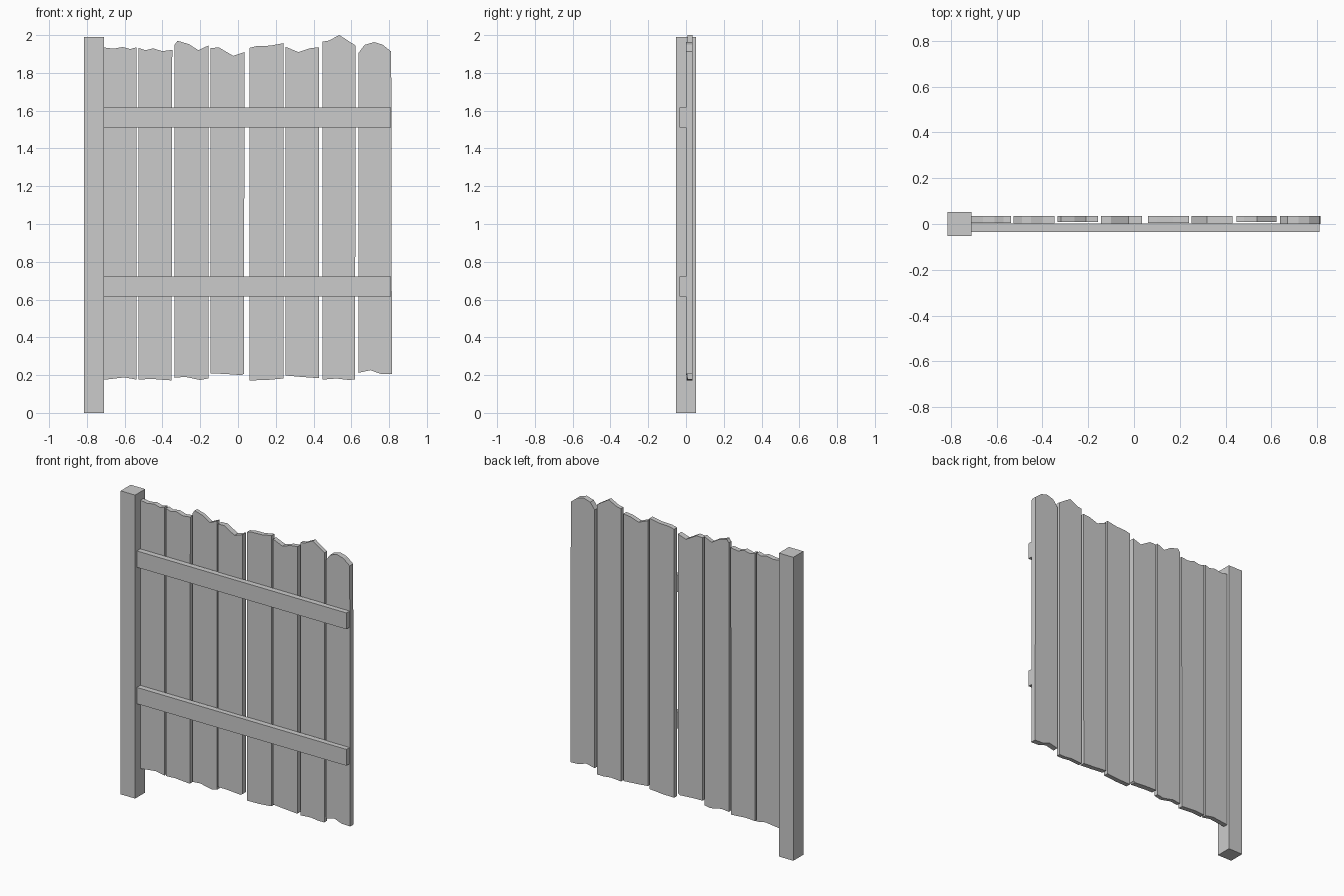
import bpy, bmesh
from mathutils import Vector


def mesh_object(name, bm):
    bmesh.ops.recalc_face_normals(bm, faces=bm.faces)
    mesh = bpy.data.meshes.new(name)
    bm.to_mesh(mesh)
    bm.free()
    obj = bpy.data.objects.new(name, mesh)
    bpy.context.collection.objects.link(obj)
    return obj


def box(name, x, y, z):
    bm = bmesh.new()
    bmesh.ops.create_cube(bm, size=1)
    for v in bm.verts:
        v.co = Vector([(r[0] + r[1]) / 2 + c * (r[1] - r[0])
                       for c, r in zip(v.co, (x, y, z))])
    return mesh_object(name, bm)


def plank(name, top, bottom, front, back=0.035):
    """Outline in x/z (both edges listed left to right), extruded in y."""
    bm = bmesh.new()
    outline = bottom + top[::-1]
    face = bm.faces.new([bm.verts.new((x, front, z)) for x, z in outline])
    ext = bmesh.ops.extrude_face_region(bm, geom=[face], use_keep_orig=True)
    moved = [g for g in ext["geom"] if isinstance(g, bmesh.types.BMVert)]
    bmesh.ops.translate(bm, verts=moved, vec=(0, back - front, 0))
    return mesh_object(name, bm)


# Post on the left
box("post", (-0.815, -0.71), (-0.052, 0.052), (0, 1.99))

# Two horizontal rails on the front
box("lower_rail", (-0.712, 0.81), (-0.034, 0.002), (0.615, 0.722))
box("upper_rail", (-0.712, 0.81), (-0.034, 0.002), (1.51, 1.617))

# Planks: jagged top edge, jagged bottom edge, front depth
planks = [
    ([(-.712, 1.935), (-.66, 1.928), (-.61, 1.937), (-.57, 1.926), (-.537, 1.936)],
     [(-.712, .175), (-.60, .188), (-.537, .176)], .004),
    ([(-.526, 1.932), (-.49, 1.92), (-.45, 1.93), (-.40, 1.915), (-.348, 1.922)],
     [(-.526, .176), (-.46, .18), (-.352, .172)], .003),
    ([(-.335, 1.95), (-.32, 1.97), (-.26, 1.952), (-.21, 1.92), (-.157, 1.945)],
     [(-.335, .186), (-.28, .191), (-.20, .174), (-.157, .183)], .009),
    ([(-.145, 1.932), (-.10, 1.934), (-.025, 1.89), (.034, 1.91)],
     [(-.145, .208), (-.08, .207), (.02, .2), (.032, .208)], -.001),
    ([(.062, 1.933), (.10, 1.942), (.17, 1.944), (.24, 1.957)],
     [(.062, .172), (.15, .174), (.24, .182)], .004),
    ([(.252, 1.938), (.32, 1.91), (.38, 1.93), (.43, 1.936)],
     [(.252, .198), (.34, .19), (.428, .184)], .003),
    ([(.447, 1.965), (.48, 1.971), (.537, 2.0), (.622, 1.945)],
     [(.447, .176), (.52, .182), (.58, .175), (.62, .176)], .009),
    ([(.638, 1.905), (.67, 1.948), (.72, 1.963), (.765, 1.95), (.811, 1.913)],
     [(.638, .212), (.70, .226), (.755, .207), (.815, .205)], -.001),
]
for i, (top, bottom, front) in enumerate(planks, 1):
    plank(f"plank_{i}", top, bottom, front)
